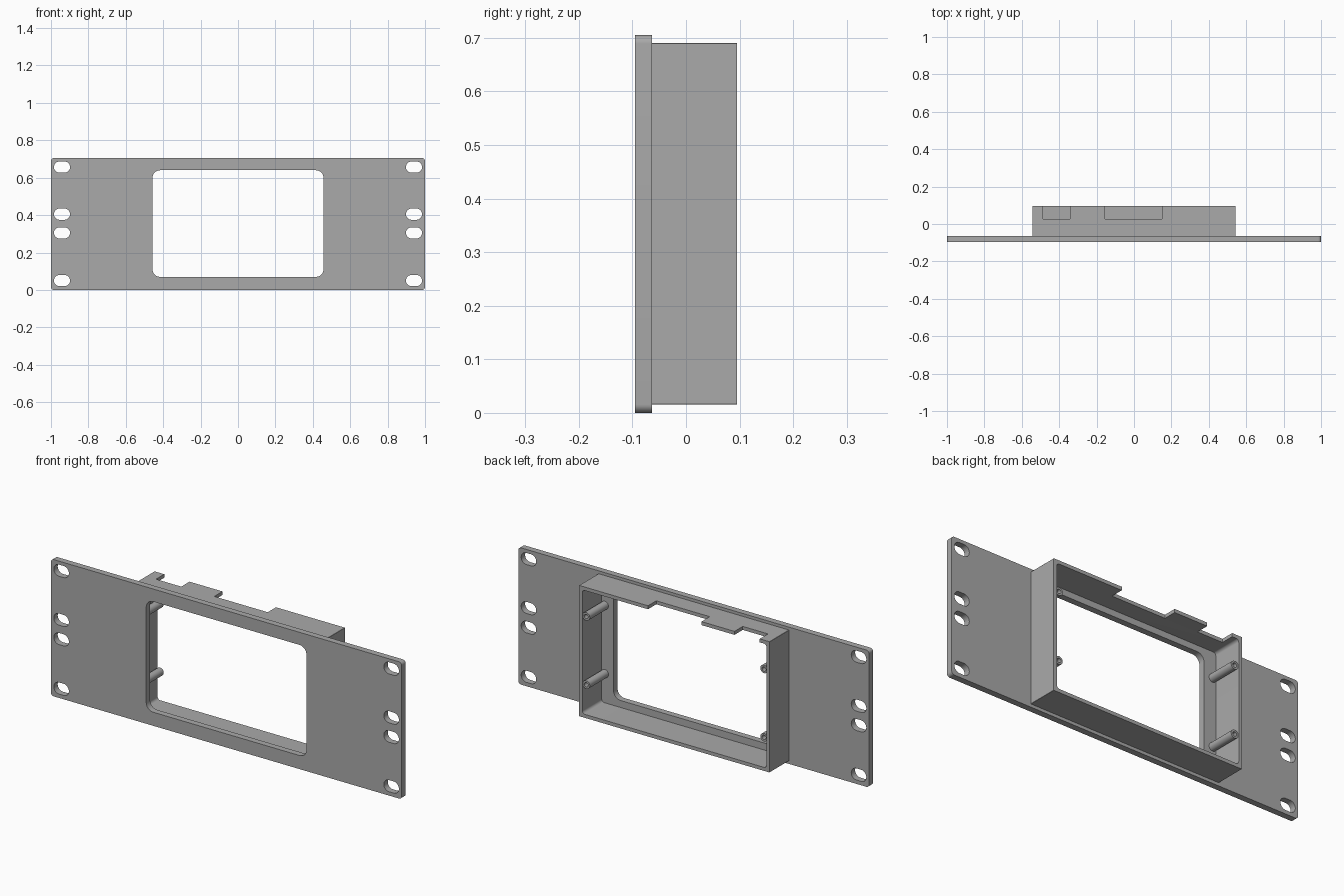
import bpy, bmesh
from math import sin, cos, pi, radians
from mathutils import Matrix

cube = bpy.data.objects.get("Cube")
if cube:
    bpy.data.objects.remove(cube, do_unlink=True)

# One plain grey for the whole bracket
grey = bpy.data.materials.new("plain grey")
grey.use_nodes = True
colour = (0.4, 0.4, 0.4, 1)
grey.diffuse_color = colour
grey.node_tree.nodes["Principled BSDF"].inputs["Base Color"].default_value = colour


def rounded_rect(x0, x1, z0, z1, r, steps=8):
    """Outline with rounded corners; a radius of half the height gives a slot."""
    corners = [(x1 - r, z1 - r), (x0 + r, z1 - r), (x0 + r, z0 + r), (x1 - r, z0 + r)]
    return [(cx + r * cos((q + i / steps) * pi / 2), cz + r * sin((q + i / steps) * pi / 2))
            for q, (cx, cz) in enumerate(corners) for i in range(steps + 1)]


def circle(x, z, r, n=24):
    return [(x + r * cos(2 * pi * i / n), z + r * sin(2 * pi * i / n)) for i in range(n)]


def extrude(name, outlines, y0, y1):
    """Fill outlines (inner ones become holes) and extrude from y0 to y1."""
    curve = bpy.data.curves.new(name, 'CURVE')
    curve.dimensions, curve.fill_mode = '2D', 'BOTH'
    curve.extrude = (y1 - y0) / 2
    for pts in outlines:
        s = curve.splines.new('POLY')
        s.points.add(len(pts) - 1)
        for p, (x, z) in zip(s.points, pts):
            p.co = (x, z, 0, 1)
        s.use_cyclic_u = True
    temp = bpy.data.objects.new(name + " profile", curve)
    mesh = bpy.data.meshes.new_from_object(temp)
    bpy.data.objects.remove(temp)
    bpy.data.curves.remove(curve)
    mesh.transform(Matrix.Translation((0, (y0 + y1) / 2, 0)) @ Matrix.Rotation(radians(90), 4, 'X'))
    bm = bmesh.new()
    bm.from_mesh(mesh)
    bmesh.ops.remove_doubles(bm, verts=bm.verts, dist=1e-5)
    bmesh.ops.recalc_face_normals(bm, faces=bm.faces)
    bm.to_mesh(mesh)
    bm.free()
    mesh.materials.clear()
    mesh.materials.append(grey)
    ob = bpy.data.objects.new(name, mesh)
    bpy.context.collection.objects.link(ob)
    return ob


FRONT, BACK, REAR = -0.095, -0.063, 0.095

# Face plate with window and mounting slots
outlines = [rounded_rect(-1, 1, 0, 0.705, 0.016),
            rounded_rect(-0.457, 0.457, 0.07, 0.64, 0.04)]
for x in (-0.941, 0.941):
    for z in (0.05, 0.305, 0.405, 0.657):
        outlines.append(rounded_rect(x - 0.043, x + 0.043, z - 0.03, z + 0.03, 0.0299))
parts = [extrude("face_plate", outlines, FRONT, BACK)]

# Rear housing walls, with two notches cut in the top wall
housing = extrude("rear_housing", [rounded_rect(-0.543, 0.543, 0.016, 0.69, 0.001, 1),
                                   rounded_rect(-0.525, 0.525, 0.034, 0.672, 0.015)], BACK, REAR)
for x0, x1 in ((-0.487, -0.343), (-0.155, 0.15)):
    cutter = extrude("notch_cutter", [rounded_rect(x0, x1, 0.64, 0.73, 0.001, 1)], 0.028, 0.15)
    cutter.hide_render = True
    cut = housing.modifiers.new("notch", 'BOOLEAN')
    cut.operation, cut.solver, cut.object = 'DIFFERENCE', 'EXACT', cutter
    bpy.context.view_layer.update()
    result = housing.evaluated_get(bpy.context.evaluated_depsgraph_get())
    mesh = bpy.data.meshes.new_from_object(result)
    housing.modifiers.clear()
    housing.data = mesh
    bpy.data.objects.remove(cutter)
parts.append(housing)

# Hollow screw standoffs along the side walls
for side, x in (("right", -0.507), ("left", 0.507)):
    for level, z in (("lower", 0.185), ("upper", 0.537)):
        parts.append(extrude(f"{side}_{level}_standoff",
                             [circle(x, z, 0.021), circle(x, z, 0.011)], BACK, REAR - 0.006))

# Smooth the rounded corners while keeping edges sharp
bpy.ops.object.select_all(action='DESELECT')
for ob in parts:
    ob.select_set(True)
bpy.context.view_layer.objects.active = parts[0]
bpy.ops.object.shade_smooth_by_angle(angle=radians(30))
